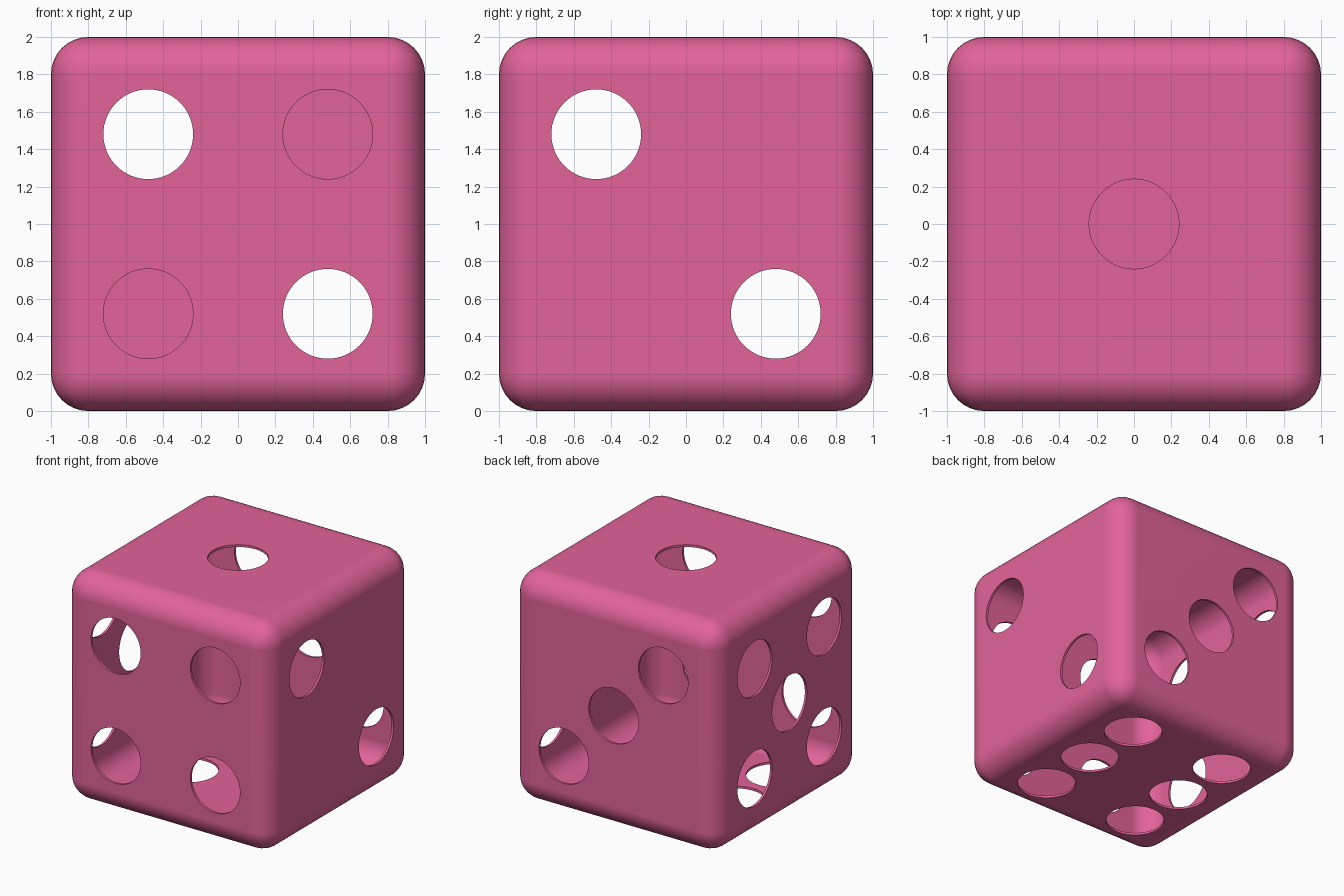
import bpy
import bmesh
from math import radians
from mathutils import Matrix, Vector

cube = bpy.data.objects.get("Cube")
if cube:
    bpy.data.objects.remove(cube, do_unlink=True)

ROUND = 0.2      # edge rounding radius
WALL = 0.02      # shell thickness
HOLE = 0.24      # hole radius
S = 0.48         # hole spacing from face centre
CENTRE = Vector((0, 0, 1))

pink = bpy.data.materials.new("pink")
pink.use_nodes = True
colour = (0.76, 0.125, 0.325, 1)
pink.diffuse_color = colour
pink.node_tree.nodes["Principled BSDF"].inputs["Base Color"].default_value = colour


def make_object(name, bm):
    mesh = bpy.data.meshes.new(name)
    bm.to_mesh(mesh)
    bm.free()
    mesh.materials.append(pink)
    obj = bpy.data.objects.new(name, mesh)
    bpy.context.collection.objects.link(obj)
    return obj


# Hollow rounded cube
bm = bmesh.new()
bmesh.ops.create_cube(bm, size=2, matrix=Matrix.Translation(CENTRE))
bmesh.ops.bevel(bm, geom=bm.edges[:], offset=ROUND, offset_type='OFFSET',
                segments=8, profile=0.5, affect='EDGES')
body = make_object("hollow_die", bm)
shell = body.modifiers.new("wall", 'SOLIDIFY')
shell.thickness = WALL
shell.offset = -1

# Hole layouts: face normal -> offsets along the two other axes, in axis order
diagonal = [(-S, S), (S, -S)]
corners = [(a, b) for a in (-S, S) for b in (-S, S)]
layouts = {
    (0, 0, 1): [(0, 0)],
    (0, 0, -1): [(a, b) for a in (-S, S) for b in (-0.56, 0, 0.56)],
    (0, -1, 0): corners,
    (0, 1, 0): diagonal + [(0, 0)],
    (1, 0, 0): diagonal,
    (-1, 0, 0): corners + [(0, 0)],
}

# Short cylinders that punch the holes through the wall
bm = bmesh.new()
for direction, offsets in layouts.items():
    normal = Vector(direction)
    axes = [Vector(row) for row, n in zip(Matrix.Identity(3), normal) if n == 0]
    turn = normal.to_track_quat('Z', 'Y').to_matrix().to_4x4()
    for a, b in offsets:
        place = CENTRE + normal + axes[0] * a + axes[1] * b
        bmesh.ops.create_cone(bm, cap_ends=True, segments=64, radius1=HOLE,
                              radius2=HOLE, depth=0.2,
                              matrix=Matrix.Translation(place) @ turn)
cutter = make_object("hole_cutter", bm)
cutter.hide_render = True

cut = body.modifiers.new("holes", 'BOOLEAN')
cut.operation = 'DIFFERENCE'
cut.solver = 'EXACT'
cut.object = cutter

# Bake the shape, drop the cutter, and smooth the rounded edges
bpy.context.view_layer.update()
graph = bpy.context.evaluated_depsgraph_get()
baked = bpy.data.meshes.new_from_object(body.evaluated_get(graph))
body.modifiers.clear()
body.data = baked
bpy.data.objects.remove(cutter, do_unlink=True)

bpy.ops.object.select_all(action='DESELECT')
body.select_set(True)
bpy.context.view_layer.objects.active = body
bpy.ops.object.shade_smooth_by_angle(angle=radians(35))
weighted = body.modifiers.new("clean_shading", 'WEIGHTED_NORMAL')
weighted.keep_sharp = True
